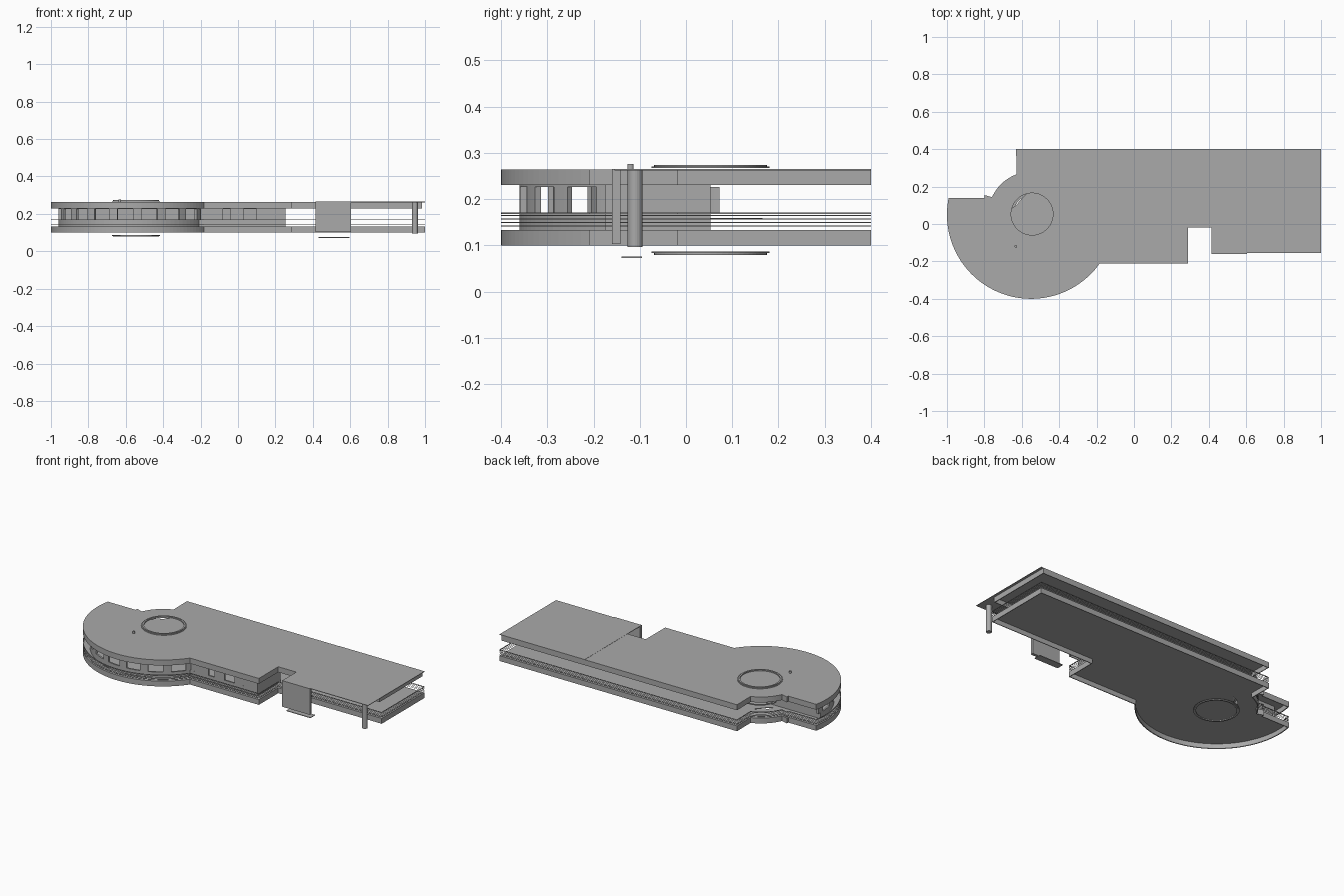
import bpy, bmesh
from math import sin, cos, radians

cube = bpy.data.objects.get("Cube")
if cube:
    bpy.data.objects.remove(cube)

grey = bpy.data.materials.new("concrete_grey")
grey.use_nodes = True
COLOUR = (0.4, 0.4, 0.4, 1)
grey.diffuse_color = COLOUR
grey.node_tree.nodes["Principled BSDF"].inputs["Base Color"].default_value = COLOUR

CENTRE = (-0.55, 0.05)
DECK_BOTTOM, DECK_TOP = 0.10, 0.133
ROOF_BOTTOM, ROOF_TOP = 0.23, 0.264


def finish(name, bm):
    bmesh.ops.recalc_face_normals(bm, faces=bm.faces)
    mesh = bpy.data.meshes.new(name)
    bm.to_mesh(mesh)
    bm.free()
    mesh.materials.append(grey)
    obj = bpy.data.objects.new(name, mesh)
    bpy.context.collection.objects.link(obj)
    return obj


def arc(radius, start, end, steps, centre=CENTRE):
    angles = [radians(start + (end - start) * i / steps) for i in range(steps + 1)]
    return [(centre[0] + radius * cos(a), centre[1] + radius * sin(a)) for a in angles]


def plate(name, outline, z0, z1, holes=()):
    """Flat slab from an outline, with optional holes."""
    bm = bmesh.new()
    edges = []
    for loop in (outline, *holes):
        verts = [bm.verts.new((x, y, z0)) for x, y in loop]
        edges += [bm.edges.new((verts[i - 1], verts[i])) for i in range(len(verts))]
    bmesh.ops.triangle_fill(bm, edges=edges, use_beauty=True)
    top = bmesh.ops.extrude_face_region(bm, geom=bm.faces[:])["geom"]
    moved = [v for v in top if isinstance(v, bmesh.types.BMVert)]
    bmesh.ops.translate(bm, verts=moved, vec=(0, 0, z1 - z0))
    return finish(name, bm)


def ribbon(name, path, z0, z1, closed=False, thick=0.006):
    """Upright strip along a path, thickened inwards."""
    bm = bmesh.new()
    low = [bm.verts.new((x, y, z0)) for x, y in path]
    high = [bm.verts.new((x, y, z1)) for x, y in path]
    for i in range(0 if closed else 1, len(path)):
        bm.faces.new((low[i - 1], low[i], high[i], high[i - 1]))
    mesh_bm_obj = bpy.data.meshes.new(name)
    bm.to_mesh(mesh_bm_obj)
    bm.free()
    mesh_bm_obj.materials.append(grey)
    obj = bpy.data.objects.new(name, mesh_bm_obj)
    bpy.context.collection.objects.link(obj)
    solid = obj.modifiers.new("thickness", "SOLIDIFY")
    solid.thickness = thick
    solid.offset = -1
    return obj


def cylinder(name, x, y, z0, z1, radius):
    return plate(name, arc(radius, 0, 345, 23, (x, y)), z0, z1)


def outline(right):
    """Round front end, stepped front and notched back."""
    return (arc(0.45, 168.5, 324.7, 56)
            + [(0.29, -0.21), (0.29, -0.02), (right, -0.02), (right, 0.4), (-0.63, 0.4)]
            + arc(0.229, 110, 156, 12)
            + [(-0.8, 0.155), (-0.8, 0.14)])


# Crescent opening through every level
opening = arc(0.118, 104, 165, 12, (-0.545, 0.05)) + [(-0.63, 0.1), (-0.605, 0.13)]

# Deck and roof: thin plates with a hanging edge band
deck, roof = outline(1.0), outline(0.985)
plate("deck", deck, DECK_TOP - 0.004, DECK_TOP, [opening])
ribbon("deck_edge", deck, DECK_BOTTOM, DECK_TOP, True)
plate("roof", roof, ROOF_TOP - 0.004, ROOF_TOP, [opening])
ribbon("roof_edge", roof, ROOF_BOTTOM, ROOF_TOP, True)

# Thin canopy over the right wing, with its front panel, step and post
plate("canopy", [(0.415, -0.155), (1, -0.155), (1, 0.4), (0.415, 0.4)], 0.262, 0.265)
plate("entrance_panel", [(0.415, -0.16), (0.605, -0.16), (0.605, -0.142), (0.415, -0.142)],
      0.103, 0.265)
plate("entrance_step", [(0.43, -0.14), (0.595, -0.14), (0.595, -0.095), (0.43, -0.095)],
      0.072, 0.076)
cylinder("canopy_post", 0.947, -0.11, 0.096, 0.262, 0.016)

# Railings round the deck
for i in range(4):
    z = 0.141 + 0.0075 * i
    ribbon(f"rail_{i + 1}", deck, z, z + 0.0015, True, 0.002)
ribbon("top_rail", deck, 0.168, 0.171, True, 0.004)

# Walls: sill, piers between the open windows, and header
SILL, HEAD = 0.17, 0.226
WALL = 0.41
front_wall = arc(WALL, 180, 326.7, 40) + [(0.255, -0.175)]
ribbon("wall_sill", front_wall, DECK_TOP, SILL, thick=0.01)
ribbon("wall_header", front_wall, HEAD, ROOF_TOP - 0.004, thick=0.01)
BAYS = 8
for i in range(BAYS + 1):
    middle = 180 + 146.7 * i / BAYS
    ribbon(f"round_pier_{i + 1}", arc(WALL, middle - 3.2, middle + 3.2, 4),
           SILL, HEAD, thick=0.014)
for i, (x0, x1) in enumerate([(-0.2, -0.08), (-0.04, 0.03), (0.1, 0.255)]):
    ribbon(f"front_pier_{i + 1}", [(x0, -0.175), (x1, -0.175)], SILL, HEAD, thick=0.01)
ribbon("end_wall", [(0.255, -0.175), (0.255, 0.053)], DECK_TOP, ROOF_TOP - 0.004, thick=0.01)
ribbon("back_wall", [(0.255, 0.053), (-0.96, 0.053)], DECK_TOP, ROOF_TOP - 0.004, thick=0.01)

# Stepped round skylight, with matching discs below
RING = (-0.545, 0.053)
for name, z, flip in (("skylight", 0.267, 1), ("lower_disc", 0.086, -1)):
    plate(name + "_rim", arc(0.128, 0, 354, 59, RING), z, z + 0.003 * flip,
          [arc(0.12, 0, 354, 59, RING)])
    ring_z = z + 0.003 * flip
    plate(name + "_collar", arc(0.122, 0, 354, 59, RING), z, ring_z + 0.004 * flip,
          [arc(0.112, 0, 354, 59, RING)])
plate("middle_disc", arc(0.112, 0, 180, 30, RING), 0.156, 0.159, [arc(0.1, 4, 176, 30, RING)])

# Small roof vent
cylinder("roof_vent", -0.632, -0.12, 0.262, 0.276, 0.007)
